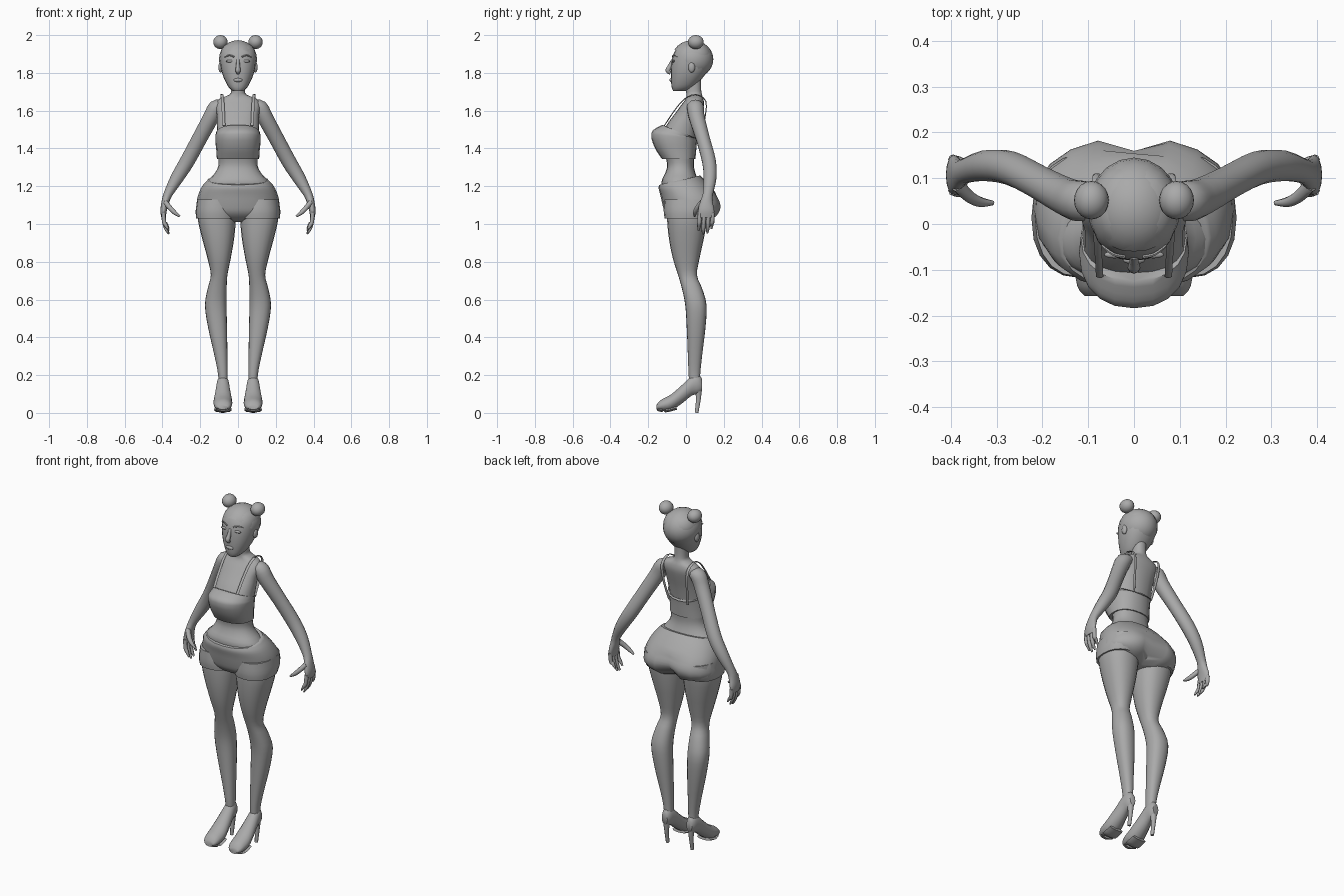
import bpy, bmesh, math
from mathutils import Vector, Matrix

grey = bpy.data.materials.new("plain grey")
grey.diffuse_color = (0.4, 0.4, 0.4, 1)
N = 20


def finish(name, bm, mirror=False):
    """Turn a bmesh into a smooth-shaded object, optionally mirrored across x."""
    bmesh.ops.recalc_face_normals(bm, faces=bm.faces)
    me = bpy.data.meshes.new(name)
    bm.to_mesh(me)
    bm.free()
    for p in me.polygons:
        p.use_smooth = True
    me.set_sharp_from_angle(angle=math.radians(50))
    me.materials.append(grey)
    ob = bpy.data.objects.new(name, me)
    bpy.context.collection.objects.link(ob)
    if mirror:
        ob.modifiers.new("mirror", 'MIRROR').use_mirror_merge = False
    return ob


def spline(rows, k=3):
    """Catmull-Rom interpolation of rows of numbers."""
    out = []
    for i in range(len(rows) - 1):
        p = [rows[max(i - 1, 0)], rows[i], rows[i + 1], rows[min(i + 2, len(rows) - 1)]]
        for s in range(k):
            t = s / k
            out.append([0.5 * (2 * b + (c - a) * t + (2 * a - 5 * b + 4 * c - d) * t * t
                               + (3 * b - a - 3 * c + d) * t ** 3) for a, b, c, d in zip(*p)])
    return out + [list(rows[-1])]


def loft(name, rings, mirror=False):
    bm = bmesh.new()
    vs = [[bm.verts.new(p) for p in r] for r in rings]
    for a, b in zip(vs, vs[1:]):
        for i in range(len(a)):
            j = (i + 1) % len(a)
            bm.faces.new((a[i], a[j], b[j], b[i]))
    bm.faces.new(vs[0])
    bm.faces.new(vs[-1])
    return finish(name, bm, mirror)


def level(z, cx, rx, yf, yb, tilt=0, notch=0):
    """Horizontal ring; tilt raises the front edge, notch dents the back middle."""
    pts = []
    for i in range(N):
        a = 2 * math.pi * i / N
        c, s = math.cos(a), math.sin(a)
        x = rx * math.copysign(abs(c) ** 0.88, c)
        y = (yf + yb) / 2 + (yb - yf) / 2 * math.copysign(abs(s) ** 0.88, s)
        if s > 0:
            y -= notch * math.exp(-(x / 0.035) ** 2)
        pts.append((cx + x, y, z - tilt * s))
    return pts


def trunk(name, rows, mirror=False, k=3):
    return loft(name, [level(*r) for r in spline(rows, k)], mirror)


def tube(name, rows, n=10, mirror=True, k=3):
    """Sweep along x, y, z with two radii per point."""
    rows = spline(rows, k)
    rings = []
    for i, r in enumerate(rows):
        t = (Vector(rows[min(i + 1, len(rows) - 1)][:3]) - Vector(rows[max(i - 1, 0)][:3])).normalized()
        u = t.cross(Vector((0, 1, 0.01))).normalized()
        v = t.cross(u)
        rings.append([Vector(r[:3]) + u * r[3] * math.cos(2 * math.pi * j / n)
                      + v * r[4] * math.sin(2 * math.pi * j / n) for j in range(n)])
    return loft(name, rings, mirror)


def ball(name, loc, size, mirror=False, cut=None):
    bm = bmesh.new()
    bmesh.ops.create_uvsphere(bm, u_segments=20, v_segments=12, radius=1,
                              matrix=Matrix.Translation(loc) @ Matrix.Diagonal((*size, 1)))
    if cut:
        bmesh.ops.bisect_plane(bm, geom=bm.verts[:] + bm.edges[:] + bm.faces[:],
                               plane_co=cut[0], plane_no=cut[1], clear_inner=True)
    return finish(name, bm, mirror)


# Torso and neck
trunk("torso", [(1.15, 0, .185, -.11, .10), (1.22, 0, .165, -.13, .07), (1.27, 0, .122, -.11, .05),
                (1.31, 0, .104, -.10, .042), (1.36, 0, .105, -.11, .045), (1.44, 0, .112, -.14, .055),
                (1.52, 0, .112, -.105, .07), (1.58, 0, .112, -.062, .085), (1.63, 0, .12, -.025, .095),
                (1.662, 0, .10, -.002, .092), (1.685, 0, .045, .002, .085), (1.715, 0, .036, 0, .08),
                (1.79, 0, .036, 0, .08)])

# Cropped top, with a low back
trunk("crop_top", [(1.345, 0, .112, -.128, .05), (1.39, 0, .115, -.158, .054), (1.43, 0, .119, -.176, .058, .01),
                   (1.465, 0, .12, -.184, .064, .01), (1.475, 0, .118, -.17, .066, .025),
                   (1.485, 0, .116, -.125, .07, .04)])
# Shoulder straps
tube("strap", [(.075, -.115, 1.52, .008, .003), (.078, -.065, 1.595, .008, .003), (.082, -.01, 1.66, .008, .003),
               (.085, .05, 1.685, .008, .003), (.083, .105, 1.65, .008, .003), (.075, .098, 1.55, .008, .003),
               (.06, .07, 1.44, .008, .003)], n=6)

# Shorts: hips with a cleft at the back, and two leg openings
trunk("shorts", [(1.232, 0, .162, -.142, .075, -.025), (1.2, 0, .19, -.145, .12, -.012, .005),
                 (1.15, 0, .212, -.135, .168, 0, .018), (1.10, 0, .22, -.124, .189, 0, .03),
                 (1.06, 0, .218, -.11, .18, 0, .05), (1.03, 0, .185, -.08, .15, 0, .06),
                 (1.01, 0, .12, -.04, .10, 0, .04)])
trunk("shorts_leg", [(1.13, .118, .098, -.115, .15), (1.07, .116, .108, -.118, .145),
                     (1.03, .115, .106, -.113, .125)], True)

# Legs
trunk("leg", [(1.10, .113, .098, -.10, .12), (1.02, .112, .10, -.10, .112), (.92, .105, .084, -.09, .094),
              (.82, .10, .062, -.07, .072), (.73, .10, .044, -.042, .058), (.66, .11, .05, -.022, .085),
              (.57, .118, .057, -.004, .109), (.45, .108, .05, .004, .103), (.30, .09, .034, .01, .085),
              (.20, .08, .025, .014, .075), (.13, .08, .024, .02, .075)], True)

# High-heeled shoes: cross-sections from toe to heel (y, bottom, top, half width)
shoe = [(-.157, .018, .04, .028), (-.135, .01, .068, .044), (-.08, .012, .098, .05), (-.02, .05, .15, .042),
        (.03, .09, .197, .034), (.065, .10, .205, .028), (.085, .115, .18, .018)]
loft("shoe", [[(.08 + w * math.cos(a), y, (lo + hi) / 2 + (hi - lo) / 2 * math.sin(a))
               for a in (2 * math.pi * i / 14 for i in range(14))] for y, lo, hi, w in spline(shoe)], True)
tube("shoe_heel", [(.08, .064, .14, .022, .022), (.08, .066, .08, .013, .014), (.08, .056, 0, .009, .01)])
tube("shoe_sole", [(.08, -.15, .02, .028, .01), (.08, -.11, .012, .046, .01), (.08, -.05, .026, .044, .01)])

# Arms
tube("arm", [(.085, .05, 1.625, .03, .04), (.115, .05, 1.615, .043, .045), (.145, .058, 1.56, .042, .042),
             (.205, .09, 1.45, .04, .037), (.27, .122, 1.33, .039, .037), (.325, .127, 1.24, .034, .034),
             (.372, .115, 1.155, .023, .027), (.386, .108, 1.11, .02, .036), (.394, .107, 1.07, .017, .044),
             (.394, .107, 1.035, .012, .04)], n=14)

# Fingers and thumb
for i, (y, tip) in enumerate([(.073, .965), (.096, .947), (.119, .952), (.141, .975)]):
    tube("finger_%d" % (i + 1), [(.395, y, 1.06, .011, .011), (.391, y - .002, 1.01, .011, .011),
                                 (.38, y - .004, tip + .025, .009, .01), (.366, y - .006, tip, .004, .005)], n=8)
tube("thumb", [(.385, .085, 1.115, .014, .016), (.36, .06, 1.085, .013, .014), (.335, .048, 1.06, .011, .011),
               (.308, .046, 1.04, .005, .005)], n=8)

# Head
trunk("head", [(1.705, 0, .028, -.068, .0), (1.725, 0, .05, -.076, .04), (1.77, 0, .074, -.08, .085),
               (1.82, 0, .09, -.08, .12), (1.87, 0, .096, -.075, .135), (1.91, 0, .093, -.062, .132),
               (1.945, 0, .072, -.035, .108), (1.965, 0, .03, .0, .065)])
# Hair cap with a slanted hairline, and two buns
ball("hair", (0, .034, 1.872), (.101, .111, .101), cut=((0, -.06, 1.925), (0, .72, .69)))
ball("hair_bun", (.093, .052, 1.963), (.038, .042, .037), True)

# Face: nose, eyes, brows, lips
tube("nose", [(0, -.072, 1.87, .008, .006), (0, -.085, 1.835, .011, .012), (0, -.096, 1.812, .014, .013),
              (0, -.082, 1.798, .008, .008)], n=8, mirror=False)
ball("eye", (.043, -.067, 1.862), (.022, .008, .007), True)
tube("brow", [(.02, -.072, 1.885, .004, .004), (.045, -.066, 1.893, .004, .004),
              (.07, -.047, 1.885, .003, .003)], n=6)
ball("lips", (0, -.079, 1.762), (.024, .009, .010))
ball("ear", (.092, .03, 1.83), (.012, .018, .028), True)
